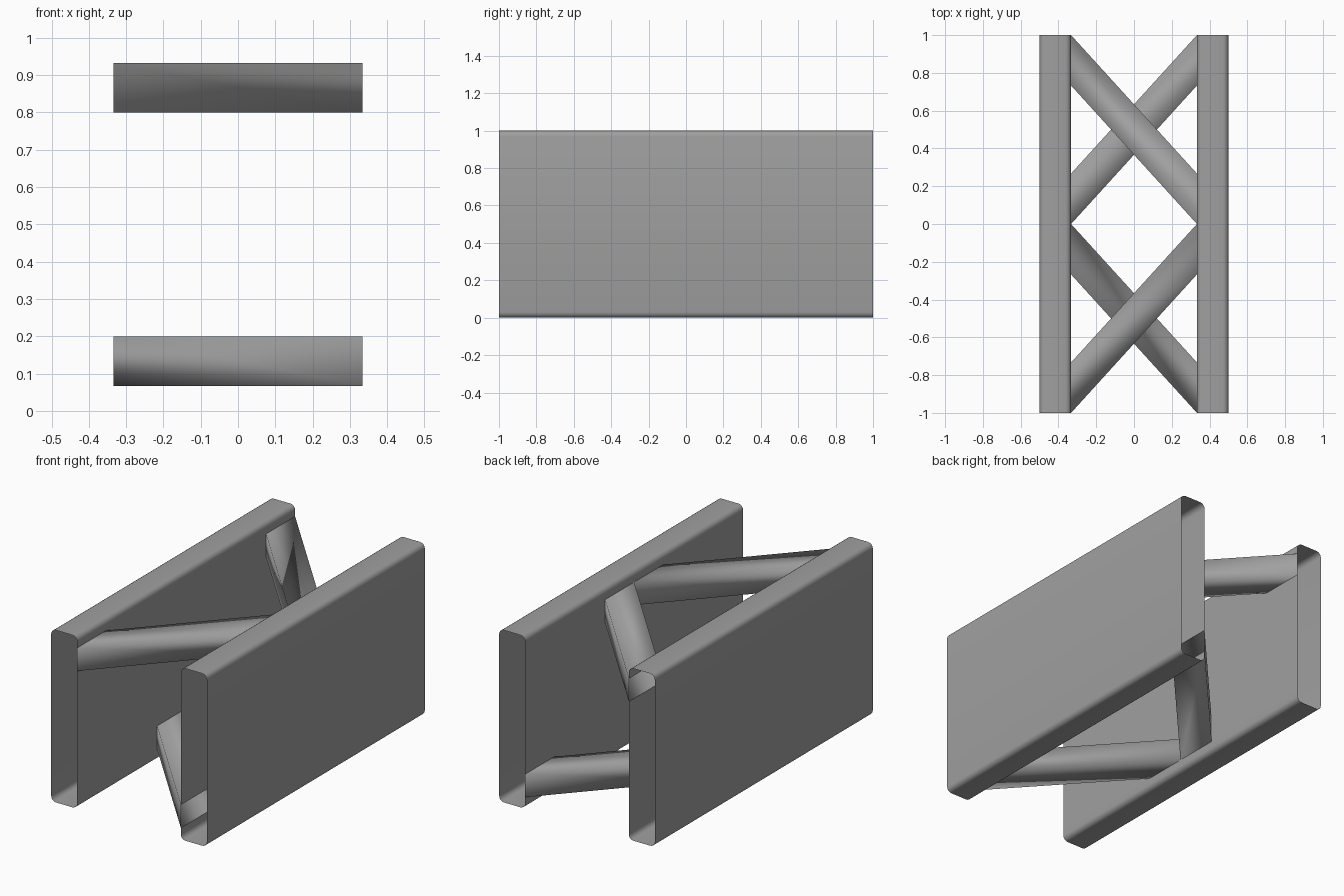
import bpy, bmesh, math

cube = bpy.data.objects.get("Cube")
if cube:
    bpy.data.objects.remove(cube)

grey = bpy.data.materials.new("steel grey")
grey.use_nodes = True
colour = (0.35, 0.35, 0.35, 1)
grey.diffuse_color = colour
grey.node_tree.nodes["Principled BSDF"].inputs["Base Color"].default_value = colour

OUTER, INNER, RADIUS = 0.5, 1 / 3, 0.03
FOOT = 4 / 15                            # length of a brace foot along the rail
LOW, HIGH = (1 / 15, 0.2), (0.8, 14 / 15)  # heights of the two brace layers
Y_STEPS = [-1, FOOT - 1, -FOOT, 0, FOOT, 1 - FOOT, 1]


def finish(name, bm):
    """Weld, smooth and link a part."""
    bmesh.ops.remove_doubles(bm, verts=bm.verts, dist=0.0001)
    for face in bm.faces:
        face.smooth = True
    mesh = bpy.data.meshes.new(name)
    bm.to_mesh(mesh)
    bm.free()
    mesh.materials.append(grey)
    bpy.context.collection.objects.link(bpy.data.objects.new(name, mesh))


def quad(bm, points, flip=False):
    if flip:
        points = points[::-1]
    bm.faces.new([bm.verts.new(p) for p in points])


def rail_profile():
    """Rounded rectangle in x and z, with the inner wall split at the braces."""
    points = []
    corners = [(OUTER - RADIUS, RADIUS, -90), (OUTER - RADIUS, 1 - RADIUS, 0),
               (INNER + RADIUS, 1 - RADIUS, 90), (INNER + RADIUS, RADIUS, 180)]
    for i, (cx, cz, start) in enumerate(corners):
        if i == 3:
            points += [(INNER, z) for z in (HIGH[1], HIGH[0], LOW[1], LOW[0])]
        for k in range(5):
            a = math.radians(start + 22.5 * k)
            points.append((cx + RADIUS * math.cos(a), cz + RADIUS * math.sin(a)))
    return points


def is_opening(p, q, y, outer_layer, middle_layer):
    """True where a hollow brace opens into the inner wall."""
    if abs(p[0] - INNER) > 0.001 or abs(q[0] - INNER) > 0.001:
        return False
    z = (p[1] + q[1]) / 2
    if abs(y) > 1 - FOOT:
        return outer_layer[0] < z < outer_layer[1]
    return abs(y) < FOOT and middle_layer[0] < z < middle_layer[1]


def make_rail(name, side, outer_layer, middle_layer):
    bm = bmesh.new()
    profile = rail_profile()
    for p, q in zip(profile, profile[1:] + profile[:1]):
        for y0, y1 in zip(Y_STEPS, Y_STEPS[1:]):
            if not is_opening(p, q, (y0 + y1) / 2, outer_layer, middle_layer):
                quad(bm, [(side * p[0], y0, p[1]), (side * p[0], y1, p[1]),
                          (side * q[0], y1, q[1]), (side * q[0], y0, q[1])], side < 0)
    finish(name, bm)


def make_braces(name, side, layer):
    """Two open box tubes from the rail ends to the middle of the other rail."""
    bm = bmesh.new()
    z0, z1 = layer
    section = [(0, z0), (FOOT, z0), (FOOT, z1), (0, z1)]
    for end in (-1, 1):
        for (a, za), (b, zb) in zip(section, section[1:] + section[:1]):
            start, stop = side * INNER, -side * INNER
            quad(bm, [(start, end * (1 - a), za), (start, end * (1 - b), zb),
                      (stop, end * (FOOT - b), zb), (stop, end * (FOOT - a), za)],
                 side * end < 0)
    finish(name, bm)


make_rail("left_rail", 1, LOW, HIGH)
make_rail("right_rail", -1, HIGH, LOW)
make_braces("upper_braces", -1, HIGH)
make_braces("lower_braces", 1, LOW)
